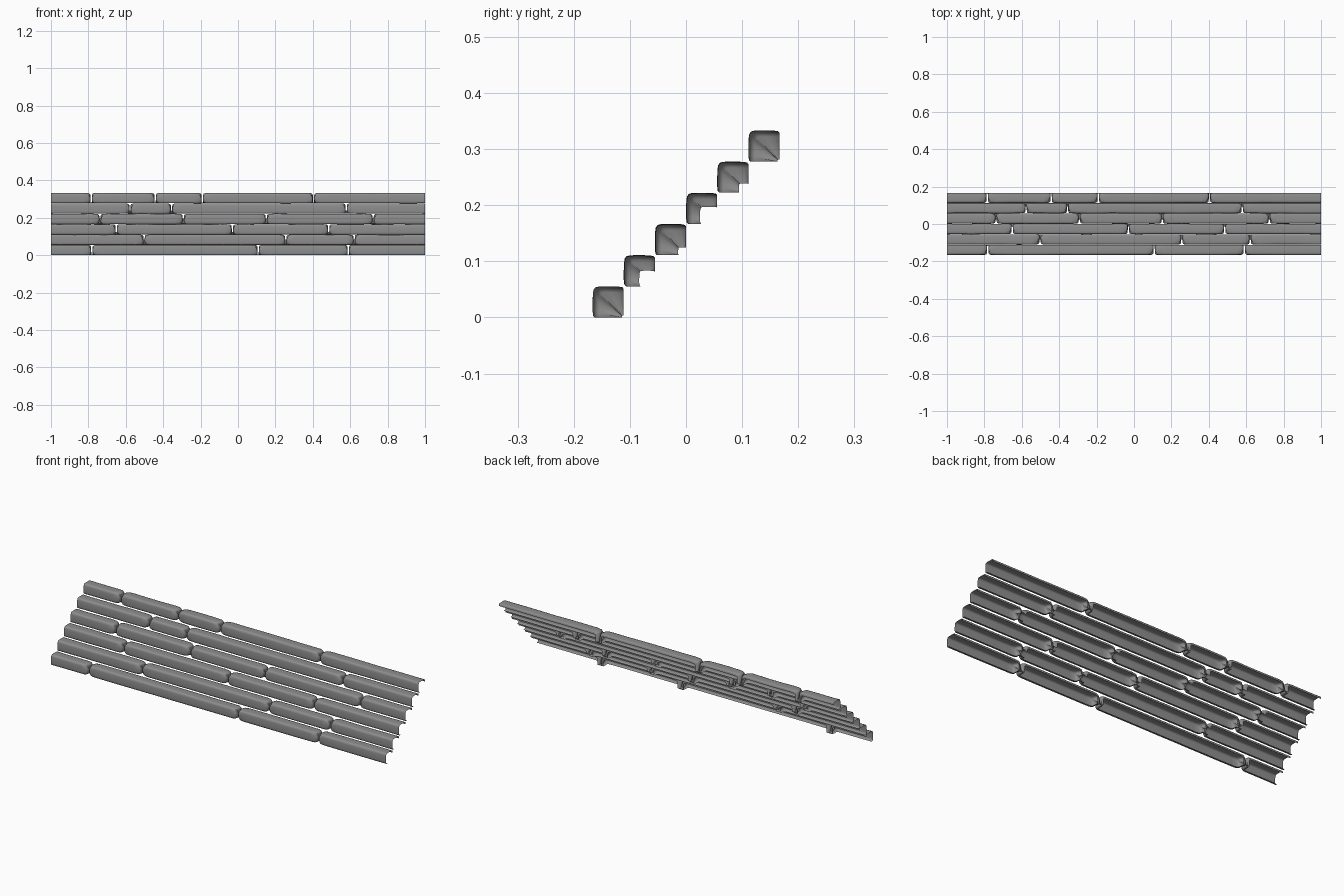
import bpy
import bmesh
import random

random.seed(4)
cube = bpy.data.objects.get("Cube")
if cube:
    bpy.data.objects.remove(cube, do_unlink=True)

stone = bpy.data.materials.new("grey_stone")
stone.use_nodes = True
colour = (0.27, 0.27, 0.27, 1)
stone.diffuse_color = colour
stone.node_tree.nodes["Principled BSDF"].inputs["Base Color"].default_value = colour

PITCH = 1 / 18

# Open cushion profile of one course: depth, height, and rounding at the stone ends
PROFILE = [(0.25, 0, 0.014), (0.07, 0, 0.012), (0.02, 0.05, 0.008), (0, 0.2, 0.002),
           (0, 0.5, 0), (0.01, 0.75, 0.001), (0.03, 0.88, 0.005), (0.08, 0.96, 0.007),
           (0.18, 0.99, 0.005), (0.35, 1, 0.001), (0.6, 1, 0), (0.85, 0.99, 0.002),
           (0.96, 0.97, 0.008), (1, 0.92, 0.012), (1, 0.75, 0.014)]

# Joint positions along each course and the size of the groove core
COURSES = [
    ([-0.78, 0.11, 0.59], 0.06),
    ([-0.50, 0.255, 0.62], 0.5),
    ([-0.65, -0.03, 0.485], 0.25),
    ([-0.74, -0.295, 0.15, 0.72], 0.55),
    ([-0.58, -0.355, 0.58], 0.3),
    ([-0.785, -0.44, -0.19, 0.405], 0.06),
]


def stations(joints, core):
    """List (x, scale, rounding direction, lean) along a course."""
    ends = [-1] + joints + [1]
    leans = [0] + [random.uniform(-0.006, 0.006) for _ in joints] + [0]
    shoulder = [(0.003, core), (0.004, 0.8), (0.007, 0.9), (0.014, 0.96)]
    out = []
    for i in range(len(ends) - 1):
        a, b = ends[i], ends[i + 1]
        if i > 0:
            out += [(a + d, s, 1, leans[i]) for d, s in shoulder]
        else:
            out.append((a, 0.99, 0, 0))
        # Gentle unevenness along the stone
        n = max(2, round((b - a) / 0.09))
        for k in range(n):
            x = a + 0.045 + (b - a - 0.09) * k / (n - 1)
            out.append((x, random.uniform(0.965, 1), 0, 0))
        if i < len(ends) - 2:
            out += [(b - d, s, -1, leans[i + 1]) for d, s in reversed(shoulder)]
        else:
            out.append((b, 0.99, 0, 0))
    return out


# Each course is one hollow shell pinched at the joints
for row, (joints, core) in enumerate(COURSES):
    bm = bmesh.new()
    y0, z0 = (row - 3) * PITCH, row * PITCH
    rings = []
    for x, s, side, lean in stations(joints, core):
        ring = []
        for u, v, pull in PROFILE:
            ring.append(bm.verts.new((
                x + side * pull + lean * (v - u),
                y0 + PITCH * (1 - (1 - u) * s),
                z0 + PITCH * v * s)))
        rings.append(ring)
    for r, q in zip(rings, rings[1:]):
        for j in range(len(PROFILE) - 1):
            bm.faces.new((r[j], q[j], q[j + 1], r[j + 1]))
    mesh = bpy.data.meshes.new("stone_course")
    bm.to_mesh(mesh)
    bm.free()
    mesh.materials.append(stone)
    obj = bpy.data.objects.new(f"stone_course_{row + 1}", mesh)
    bpy.context.collection.objects.link(obj)
    bpy.ops.object.select_all(action="DESELECT")
    obj.select_set(True)
    bpy.context.view_layer.objects.active = obj
    bpy.ops.object.shade_smooth_by_angle(angle=0.9)
